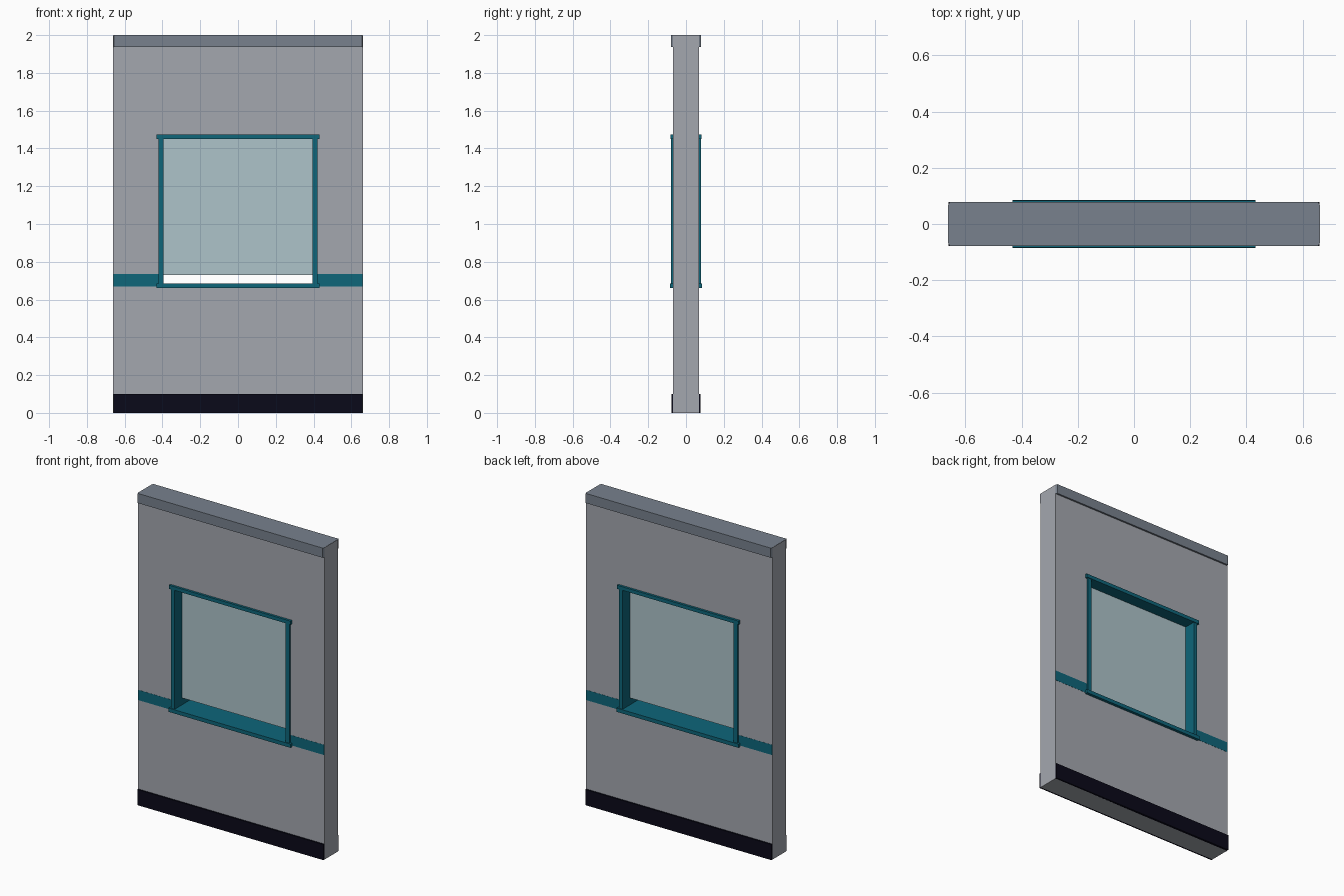
import bpy, bmesh

if "Cube" in bpy.data.objects:
    bpy.data.objects.remove(bpy.data.objects["Cube"])


def material(name, rgb):
    """Flat material from 0-255 display colour."""
    m = bpy.data.materials.new(name)
    lin = [((c / 255 + 0.055) / 1.055) ** 2.4 if c > 10 else c / 255 / 12.92 for c in rgb]
    m.diffuse_color = (*lin, 1)
    m.use_nodes = True
    m.node_tree.nodes["Principled BSDF"].inputs["Base Color"].default_value = m.diffuse_color
    return m


GREY = material("wall grey", (164, 167, 175))
SLATE = material("slate cap", (120, 129, 141))
TEAL = material("teal trim", (14, 102, 122))
DARK = material("dark base", (10, 9, 25))
GLASS = material("pale glass", (173, 195, 202))


def finish(name, bm, mat):
    bmesh.ops.recalc_face_normals(bm, faces=bm.faces)
    me = bpy.data.meshes.new(name)
    bm.to_mesh(me)
    bm.free()
    me.materials.append(mat)
    ob = bpy.data.objects.new(name, me)
    bpy.context.collection.objects.link(ob)
    return ob


def prism(name, outline, z0, z1, mat):
    """Extrude a plan outline (x, y) from z0 to z1."""
    bm = bmesh.new()
    face = bm.faces.new([bm.verts.new((x, y, z0)) for x, y in outline])
    ext = bmesh.ops.extrude_face_region(bm, geom=[face])["geom"]
    top = [v for v in ext if isinstance(v, bmesh.types.BMVert)]
    bmesh.ops.translate(bm, verts=top, vec=(0, 0, z1 - z0))
    return finish(name, bm, mat)


def box(name, x0, x1, y0, y1, z0, z1, mat):
    return prism(name, [(x0, y0), (x1, y0), (x1, y1), (x0, y1)], z0, z1, mat)


def rect_ring(name, outer, inner, depth, mat):
    """Upright slab with a rectangular opening; rects are (x0, x1, z0, z1)."""
    bm = bmesh.new()

    def loop(r, y):
        return [bm.verts.new((x, y, z)) for x, z in
                ((r[0], r[2]), (r[1], r[2]), (r[1], r[3]), (r[0], r[3]))]

    loops = [loop(outer, -depth), loop(inner, -depth), loop(inner, depth), loop(outer, depth)]
    for k in range(4):
        a, b = loops[k], loops[(k + 1) % 4]
        for i in range(4):
            j = (i + 1) % 4
            bm.faces.new((a[i], a[j], b[j], b[i]))
    return finish(name, bm, mat)


W, D = 0.661, 0.068   # wall half width and half depth

# Wall slab with the window opening
rect_ring("wall", (-W, W, 0, 1.999), (-0.405, 0.405, 0.675, 1.46), D, GREY)

# Top cap with slightly clipped corners
e, c, d = 0.66, 0.656, 0.079
prism("top_cap", [(-c, -d), (c, -d), (e, -D), (e, D), (c, d), (-c, d), (-e, D), (-e, -D)],
      1.938, 2.0, SLATE)

# Base boards and waist bands on both faces
for side, s in (("front", -1), ("back", 1)):
    y0, y1 = sorted((s * (D - 0.004), s * 0.078))
    box(side + "_base_board", -0.66, 0.66, y0, y1, 0, 0.10, DARK)
    y0, y1 = sorted((s * (D - 0.004), s * (D + 0.001)))
    for end, t in (("left", -1), ("right", 1)):
        x0, x1 = sorted((t * 0.41, t * 0.66))
        box(f"{side}_{end}_band", x0, x1, y0, y1, 0.67, 0.735, TEAL)

# Window frame running through the wall
for end, t in (("left", -1), ("right", 1)):
    x0, x1 = sorted((t * 0.394, t * 0.42))
    box(end + "_jamb", x0, x1, -0.079, 0.079, 0.675, 1.46, TEAL)
box("window_head", -0.432, 0.432, -0.083, 0.083, 1.45, 1.473, TEAL)
box("window_sill", -0.432, 0.432, -0.086, 0.086, 0.662, 0.686, TEAL)

# Pane, raised above the sill to leave a gap
box("glass_pane", -0.396, 0.396, -0.004, 0.004, 0.73, 1.452, GLASS)
